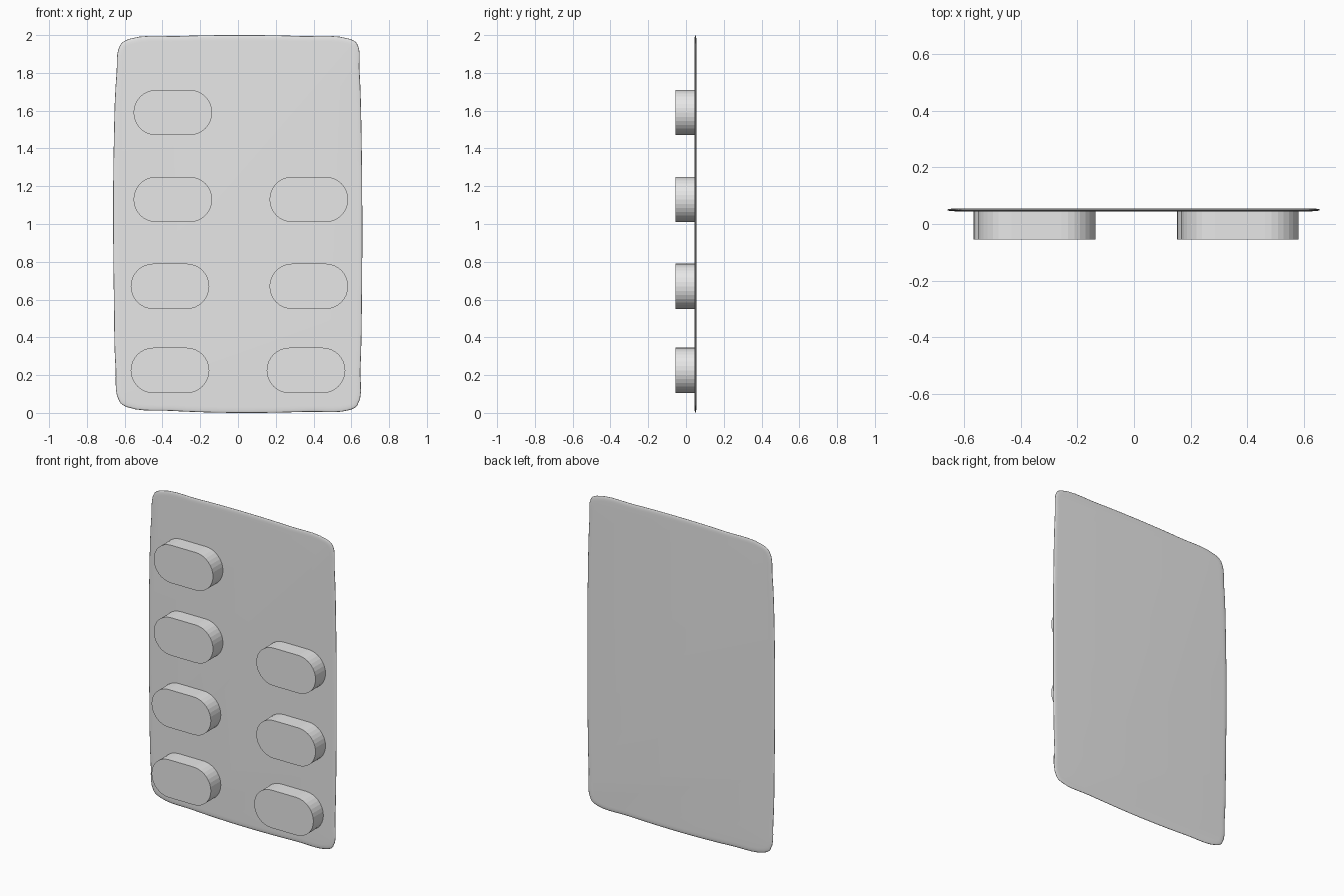
import bpy, bmesh, math
from mathutils import Vector
from mathutils.geometry import interpolate_bezier

default = bpy.data.objects.get("Cube")
if default:
    bpy.data.objects.remove(default, do_unlink=True)

# Single grey material
grey = bpy.data.materials.new("plain grey")
grey.use_nodes = True
colour = (0.8, 0.8, 0.8, 1)
grey.diffuse_color = colour
grey.node_tree.nodes["Principled BSDF"].inputs["Base Color"].default_value = colour


def loft(name, rings):
    """Join closed rings of points and cap both ends."""
    bm = bmesh.new()
    loops = [[bm.verts.new(p) for p in ring] for ring in rings]
    n = len(loops[0])
    for a, b in zip(loops, loops[1:]):
        for i in range(n):
            j = (i + 1) % n
            bm.faces.new((a[i], a[j], b[j], b[i]))
    bm.faces.new(loops[0])
    bm.faces.new(loops[-1])
    bmesh.ops.recalc_face_normals(bm, faces=bm.faces)
    mesh = bpy.data.meshes.new(name)
    bm.to_mesh(mesh)
    bm.free()
    mesh.materials.append(grey)
    obj = bpy.data.objects.new(name, mesh)
    bpy.context.collection.objects.link(obj)
    return obj


def smooth_outline(points, steps):
    """Closed smooth curve through the points."""
    pts = [Vector(p) for p in points]
    n = len(pts)
    tangent = [(pts[(i + 1) % n] - pts[i]).normalized()
               + (pts[i] - pts[i - 1]).normalized() for i in range(n)]
    out = []
    for i in range(n):
        j = (i + 1) % n
        reach = (pts[j] - pts[i]).length / 3
        out += interpolate_bezier(pts[i], pts[i] + tangent[i].normalized() * reach,
                                  pts[j] - tangent[j].normalized() * reach,
                                  pts[j], steps + 1)[:-1]
    return out


# Thin backing sheet with bowed sides and a tapered rim (clockwise outline)
outline = smooth_outline([
    (0, 2), (0.33, 1.995), (0.59, 1.98), (0.63, 1.955), (0.643, 1.82),
    (0.655, 1.4), (0.658, 1.0), (0.656, 0.6), (0.648, 0.23), (0.632, 0.04),
    (0.59, 0.015), (0.38, 0.006), (0, 0), (-0.36, 0.011), (-0.585, 0.03),
    (-0.628, 0.06), (-0.648, 0.23), (-0.657, 0.6), (-0.661, 1.05),
    (-0.658, 1.4), (-0.643, 1.8), (-0.622, 1.95), (-0.574, 1.98), (-0.31, 1.995)], 5)


def sheet_ring(inset, y):
    ring = []
    for i, p in enumerate(outline):
        d = (outline[(i + 1) % len(outline)] - outline[i - 1]).normalized()
        q = p + Vector((d.y, -d.x)) * inset
        ring.append((q.x, y, q.y))
    return ring


half, rim, middle = 0.005, 0.03, 0.05
rings = []
for k in range(9):
    a = math.pi * (k / 8 - 0.5)
    rings.append(sheet_ring(rim * (1 - math.cos(a)), middle + half * math.sin(a)))
sheet = loft("backing_sheet", rings)
sheet.data.polygons.foreach_set("use_smooth", [True] * len(sheet.data.polygons))


# Raised capsule-shaped pockets, flat fronted
def pocket(name, x, z, width=0.416, height=0.24, segments=16):
    r = height / 2
    profile = []
    for side in (1, -1):
        for k in range(segments + 1):
            a = math.pi * (k / segments - 0.5)
            profile.append((x + side * (width / 2 - r + r * math.cos(a)),
                            z + side * r * math.sin(a)))
    return loft(name, [[(px, y, pz) for px, pz in profile] for y in (-0.055, middle)])


columns = {
    "right": [(-0.36, 0.225), (-0.36, 0.67), (-0.345, 1.13), (-0.345, 1.59)],
    "left": [(0.36, 0.225), (0.375, 0.67), (0.375, 1.13)],
}
for side, places in columns.items():
    for row, (x, z) in enumerate(places, 1):
        pocket(f"{side}_pocket_{row}", x, z)
